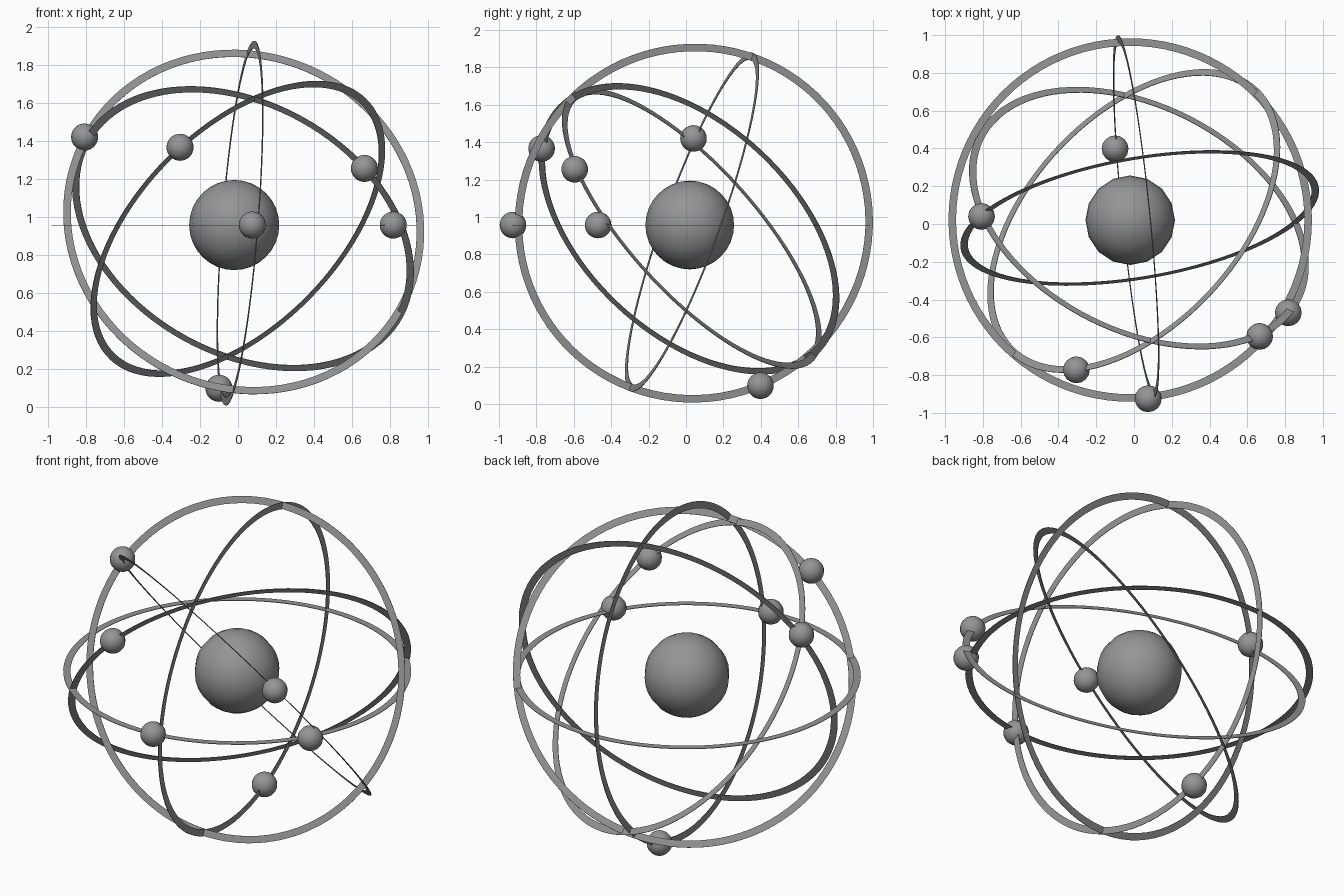
import bpy, bmesh, math
from mathutils import Vector

if "Cube" in bpy.data.objects:
    bpy.data.objects.remove(bpy.data.objects["Cube"])

grey = bpy.data.materials.new("mid_grey")
grey.diffuse_color = (0.3, 0.3, 0.3, 1)
grey.use_nodes = True
grey.node_tree.nodes["Principled BSDF"].inputs["Base Color"].default_value = grey.diffuse_color

OUTER, INNER, THICK = 0.962, 0.922, 0.003
SEGMENTS = 96


def finish(name, bm, loc):
    mesh = bpy.data.meshes.new(name)
    bm.to_mesh(mesh)
    bm.free()
    mesh.materials.append(grey)
    obj = bpy.data.objects.new(name, mesh)
    obj.location = loc
    bpy.context.collection.objects.link(obj)
    return obj


def ball(name, loc, radius, segments, rings):
    bm = bmesh.new()
    bmesh.ops.create_uvsphere(bm, u_segments=segments, v_segments=rings, radius=radius)
    for f in bm.faces:
        f.smooth = True
    return finish(name, bm, loc)


def orbit(name, loc, normal):
    # thin flat band: a rectangular section swept round a circle
    bm = bmesh.new()
    section = [(INNER, -THICK / 2), (OUTER, -THICK / 2), (OUTER, THICK / 2), (INNER, THICK / 2)]
    loops = []
    for i in range(SEGMENTS):
        a = math.tau * i / SEGMENTS
        loops.append([bm.verts.new((r * math.cos(a), r * math.sin(a), z)) for r, z in section])
    for i in range(SEGMENTS):
        p, q = loops[i], loops[(i + 1) % SEGMENTS]
        for j in range(4):
            k = (j + 1) % 4
            bm.faces.new((p[j], q[j], q[k], p[k]))
    bmesh.ops.recalc_face_normals(bm, faces=bm.faces)
    obj = finish(name, bm, loc)
    obj.rotation_mode = 'QUATERNION'
    obj.rotation_quaternion = Vector((0, 0, 1)).rotation_difference(Vector(normal).normalized())


# central nucleus
ball("nucleus", (-0.02, 0.02, 0.957), 0.237, 16, 16)

# five flat orbit bands: centre and facing direction
orbit("level_orbit", (-0.02, 0.021, 0.955), (0, 0, 1))
orbit("front_orbit", (0.03, 0.032, 0.973), (-0.16, 0.927, -0.335))
orbit("side_orbit", (0.011, 0.042, 0.967), (0.992, 0.1, -0.078))
orbit("rising_orbit", (-0.001, 0.016, 0.937), (-0.593, 0.55, 0.588))
orbit("falling_orbit", (0.026, 0.031, 0.938), (0.356, 0.693, 0.628))

# small electrons riding on the orbits
for i, loc in enumerate([
        (0.075, -0.925, 0.957), (0.817, -0.47, 0.957), (0.665, -0.595, 1.255),
        (-0.807, 0.04, 1.42), (-0.305, -0.772, 1.366), (-0.1, 0.398, 0.098)]):
    ball(f"electron_{i + 1}", loc, 0.071, 16, 16)
